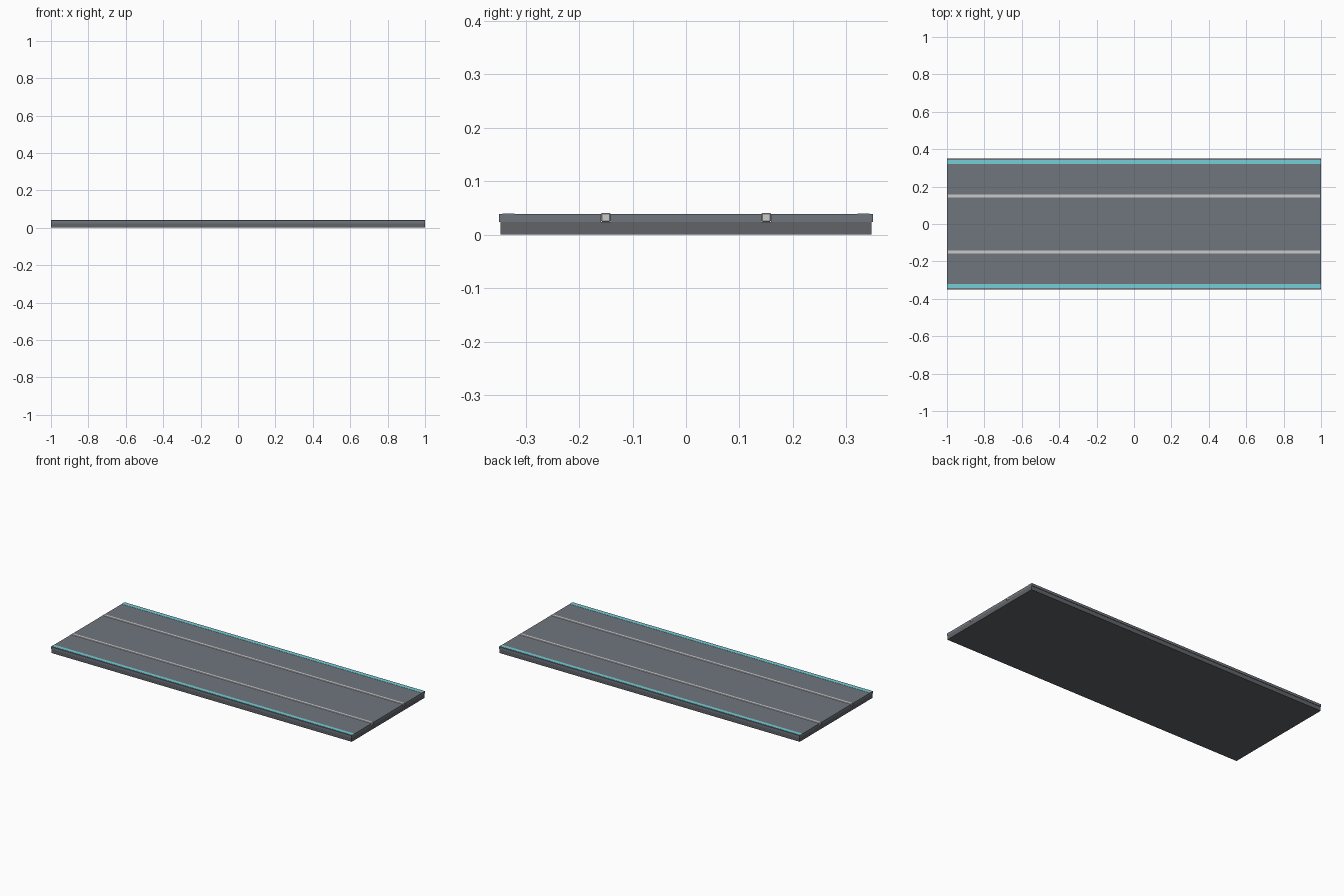
import bpy

if "Cube" in bpy.data.objects:
    bpy.data.objects.remove(bpy.data.objects["Cube"])


def material(name, rgb):
    m = bpy.data.materials.new(name)
    m.diffuse_color = (*rgb, 1)
    m.use_nodes = True
    m.node_tree.nodes["Principled BSDF"].inputs["Base Color"].default_value = m.diffuse_color
    return m


BASE = material("dark_grey", (0.12, 0.125, 0.14))
DECK = material("slate", (0.16, 0.18, 0.21))
RAIL = material("light_metal", (0.55, 0.57, 0.56))
TEAL = material("teal", (0.18, 0.62, 0.68))


def bar(name, y0, y1, z0, z1, mat, bevel=0.0):
    """Full-length box running along x between the given y and z limits."""
    bpy.ops.mesh.primitive_cube_add(
        size=1, location=(0, (y0 + y1) / 2, (z0 + z1) / 2))
    ob = bpy.context.object
    ob.name = name
    ob.scale = (2, y1 - y0, z1 - z0)
    bpy.ops.object.transform_apply(location=False, rotation=False, scale=True)
    ob.data.materials.append(mat)
    if bevel:
        mod = ob.modifiers.new("bevel", "BEVEL")
        mod.width = bevel
        mod.segments = 1
    return ob


# Lower slab, slightly narrower than the deck
bar("base_slab", -0.347, 0.347, 0, 0.024, BASE)

# Centre deck panel between the two inlaid rails
bar("centre_deck", -0.141, 0.141, 0.024, 0.0385, DECK)

# Outer deck panels, inlaid rails and coloured edge strips on both sides
for side, s in (("front", -1), ("back", 1)):
    def mirrored(name, a, b, *args):
        bar(f"{side}_{name}", min(s * a, s * b), max(s * a, s * b), *args)

    mirrored("deck", 0.159, 0.35, 0.024, 0.0385, DECK)
    mirrored("rail", 0.141, 0.159, 0.024, 0.041, RAIL, 0.002)
    mirrored("edge_strip", 0.321, 0.343, 0.036, 0.0395, TEAL)
